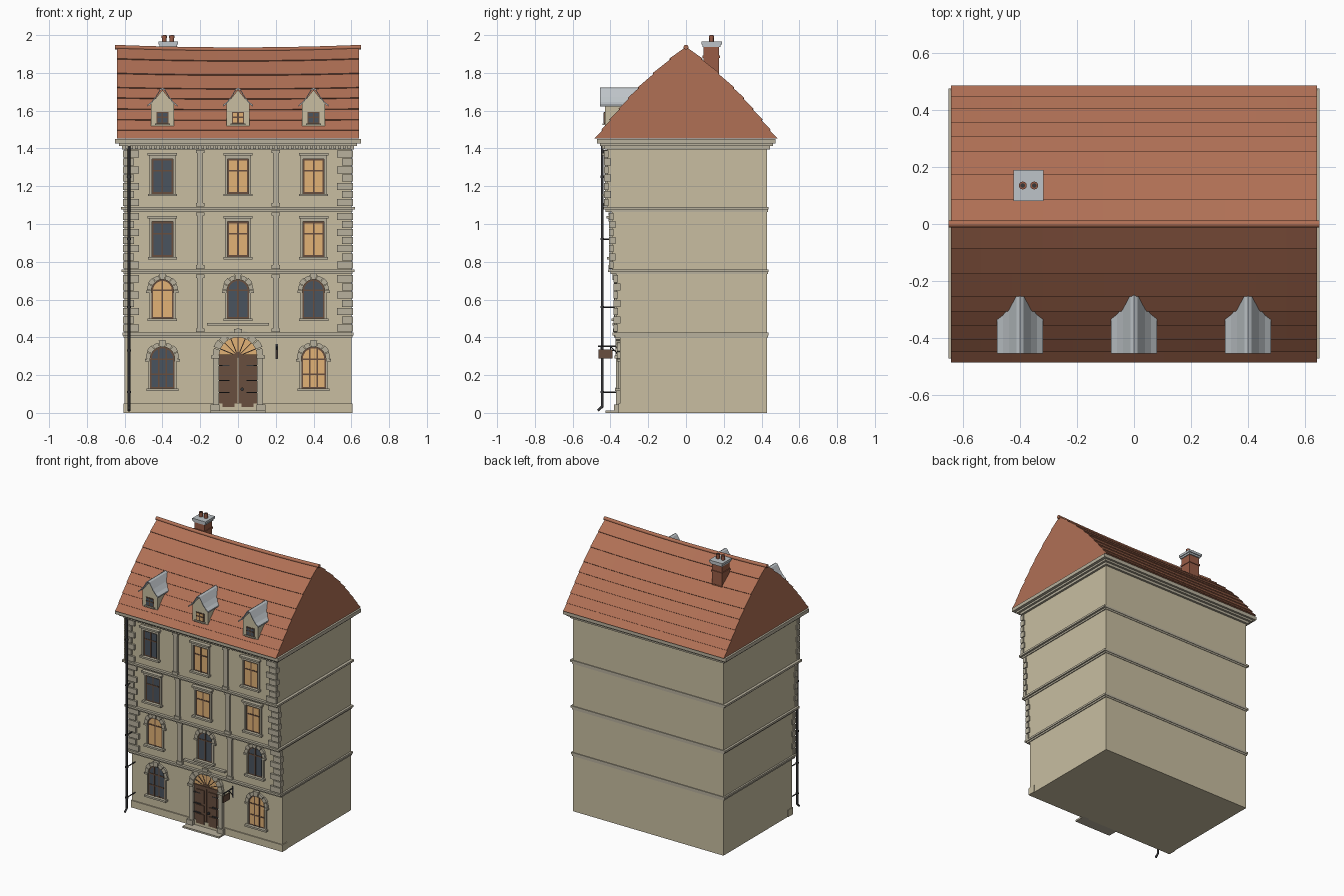
import bpy, bmesh, math
from mathutils import Vector, Matrix

if "Cube" in bpy.data.objects:
    bpy.data.objects.remove(bpy.data.objects["Cube"])

def lin(c):
    return tuple(((v / 255 + 0.055) / 1.055) ** 2.4 if v > 10 else v / 3294 for v in c) + (1,)

COLS = {"plaster": (200, 190, 161), "stone": (184, 177, 157), "roof_tile": (176, 112, 85),
        "lead": (190, 196, 200), "glass_dark": (74, 84, 94), "glass_lit": (226, 178, 118),
        "wood": (104, 78, 62), "iron": (56, 56, 58), "brick": (152, 92, 70)}
MATS = {}
for k, c in COLS.items():
    MATS[k] = bpy.data.materials.new(k)
    MATS[k].diffuse_color = lin(c)
PARTS = {}

def part(name, mat):
    if name not in PARTS:
        PARTS[name] = (bmesh.new(), mat)
    return PARTS[name][0]

def loft(bm, rings):
    """Closed solid through a list of equal-length point rings."""
    vs = [[bm.verts.new(p) for p in r] for r in rings]
    n = len(vs[0])
    fs = [bm.faces.new(vs[0]), bm.faces.new(vs[-1][::-1])]
    for a, b in zip(vs, vs[1:]):
        for i in range(n):
            j = (i + 1) % n
            fs.append(bm.faces.new((a[j], a[i], b[i], b[j])))
    bmesh.ops.recalc_face_normals(bm, faces=fs)

def prism(bm, pts, y0, y1):
    loft(bm, [[(x, y, z) for x, z in pts] for y in (y0, y1)])

def box(bm, x0, x1, y0, y1, z0, z1):
    prism(bm, [(x0, z0), (x1, z0), (x1, z1), (x0, z1)], y0, y1)

def rod(bm, a, b, r, n=10):
    a, b = Vector(a), Vector(b)
    q = (b - a).to_track_quat('Z', 'Y')
    ring = [q @ Vector((r * math.cos(t), r * math.sin(t), 0)) for t in
            (2 * math.pi * i / n for i in range(n))]
    loft(bm, [[a + p for p in ring], [b + p for p in ring]])

def arc(cx, cz, r, a0, a1, n):
    return [(cx + r * math.cos(a0 + (a1 - a0) * i / n), cz + r * math.sin(a0 + (a1 - a0) * i / n))
            for i in range(n + 1)]

def ring_stones(bm, cx, cz, r0, r1, f, n, depth):
    # arch stones with a taller keystone in the middle
    for i in range(n):
        a0, a1 = math.pi * i / n + 0.02, math.pi * (i + 1) / n - 0.02
        key = i == n // 2
        ro = r1 + (0.012 if key else 0.004 * (i % 2))
        prism(bm, arc(cx, cz, r0, a0, a1, 2) + arc(cx, cz, ro, a1, a0, 2),
              f - depth - (0.008 if key else 0), f + 0.01)

stone, plaster = part("stone_surrounds", "stone"), part("storey_walls", "plaster")
frames = part("window_frames", "wood")
panes = {True: part("lit_panes", "glass_lit"), False: part("dark_panes", "glass_dark")}

# --- storeys, each jutting further forward than the one below
FRONT = [-0.35, -0.368, -0.393, -0.418]
LEVEL = [0, 0.415, 0.75, 1.08, 1.43]
for i, f in enumerate(FRONT):
    box(plaster, -0.6, 0.6, f, 0.43, LEVEL[i], LEVEL[i + 1])
box(part("plinth", "plaster"), -0.605, 0.605, -0.358, -0.3, 0, 0.05)

# --- belts between storeys and the main cornice
belts = part("belt_courses", "stone")
for i in (1, 2, 3):
    z, f, e = LEVEL[i], FRONT[i], 0.608 + 0.004 * i
    box(belts, -0.606, 0.606, f - 0.008, 0.433, z - 0.016, z - 0.004)
    box(belts, -e, e, f - 0.02, 0.436, z - 0.004, z + 0.010)
cornice = part("cornice", "stone")
box(cornice, -0.615, 0.615, -0.432, 0.445, 1.395, 1.412)
box(cornice, -0.63, 0.63, -0.455, 0.46, 1.412, 1.425)
box(cornice, -0.65, 0.65, -0.472, 0.475, 1.425, 1.45)
for i in range(48):
    x = -0.6 + 1.2 * (i + 0.5) / 48
    box(cornice, x - 0.007, x + 0.007, -0.446, -0.42, 1.398, 1.413)

# --- corner quoins and pilasters on the upper storeys
quoins, pil = part("quoins", "stone"), part("pilasters", "stone")
for i in (1, 2, 3):
    f, z0, z1 = FRONT[i], LEVEL[i] + 0.012, LEVEL[i + 1] - (0.018 if i < 3 else 0.037)
    h = (z1 - z0) / 7
    for s in (-1, 1):
        for k in range(7):
            w = 0.075 if k % 2 == 0 else 0.05
            xs = sorted((s * 0.608, s * (0.6 - w)))
            box(quoins, *xs, f - 0.015, f + (0.02 if k % 2 else 0.008), z0 + k * h + 0.003, z0 + (k + 1) * h - 0.003)
        x = s * 0.2
        box(pil, x - 0.016, x + 0.016, f - 0.012, f + 0.01, z0, z1)
        box(pil, x - 0.022, x + 0.022, f - 0.018, f + 0.01, z0, z0 + 0.02)
        box(pil, x - 0.022, x + 0.022, f - 0.018, f + 0.01, z1 - 0.018, z1)

# --- windows
def bars(cx, z0, z1, w, f, nx, zs):
    for i in range(1, nx):
        x = cx - w / 2 + w * i / nx
        box(frames, x - 0.004, x + 0.004, f - 0.007, f, z0, z1)
    for z in zs:
        box(frames, cx - w / 2, cx + w / 2, f - 0.008, f, z - 0.004, z + 0.004)

def sill(cx, w, f, z):
    box(stone, cx - w / 2 - 0.02, cx + w / 2 + 0.02, f - 0.026, f + 0.01, z - 0.013, z)

def square_window(cx, z0, z1, w, f, lit):
    box(frames, cx - w / 2, cx + w / 2, f - 0.003, f + 0.01, z0, z1)
    g = w - 0.018
    box(panes[lit], cx - g / 2, cx + g / 2, f - 0.005, f, z0 + 0.009, z1 - 0.009)
    bars(cx, z0, z1, g, f, 2, [z0 + (z1 - z0) * 0.66])
    for s in (-1, 1):
        xs = sorted((cx + s * w / 2, cx + s * (w / 2 + 0.012)))
        box(stone, *xs, f - 0.012, f + 0.01, z0, z1)
    sill(cx, w, f, z0)
    box(stone, cx - w / 2 - 0.014, cx + w / 2 + 0.014, f - 0.016, f + 0.01, z1, z1 + 0.018)
    box(stone, cx - w / 2 - 0.022, cx + w / 2 + 0.022, f - 0.028, f + 0.01, z1 + 0.018, z1 + 0.03)

def arch_window(cx, z0, zs, w, f, lit, nx, zbars):
    r = w / 2
    for bm, k, d in ((frames, 0, 0.003), (panes[lit], 0.008, 0.005)):
        pts = [(cx - r + k, z0 + k), (cx + r - k, z0 + k)] + arc(cx, zs, r - k, 0, math.pi, 14)
        prism(bm, pts, f - d, f + 0.01)
    bars(cx, z0, zs + r * 0.85, w - 0.016, f, nx, zbars)
    ring_stones(stone, cx, zs, r, r + 0.024, f, 7, 0.014)
    for s in (-1, 1):
        xs = sorted((cx + s * r, cx + s * (r + 0.01)))
        box(stone, *xs, f - 0.01, f + 0.01, z0, zs)
        xs = sorted((cx + s * r, cx + s * (r + 0.028)))
        box(stone, *xs, f - 0.016, f + 0.01, zs - 0.012, zs)
    sill(cx, w, f, z0)

for cx in (-0.4, 0, 0.4):
    square_window(cx, 1.16, 1.345, 0.112, FRONT[3], cx > -0.1)
    square_window(cx, 0.826, 1.012, 0.112, FRONT[2], cx > -0.1)
    arch_window(cx, 0.50, 0.648, 0.116, FRONT[1], cx < -0.1, 2, [0.648])
    if cx:
        arch_window(cx, 0.128, 0.285, 0.13, FRONT[0], cx > 0, 3, [0.205, 0.285])
box(part("front_ledge", "stone"), -0.165, 0.165, FRONT[1] - 0.022, -0.36, 0.462, 0.475)

# --- door with lit fanlight, stone arch and step
F = FRONT[0]
box(part("door_step", "stone"), -0.145, 0.145, -0.425, F, 0, 0.012)
prism(part("fanlight", "glass_lit"), arc(0, 0.3, 0.1, 0, math.pi, 18), F - 0.004, F + 0.01)
fan = part("fanlight_bars", "wood")
for i in range(1, 8):
    a = math.pi * i / 8
    rod(fan, (0.02 * math.cos(a), F - 0.005, 0.3 + 0.02 * math.sin(a)),
        (0.1 * math.cos(a), F - 0.005, 0.3 + 0.1 * math.sin(a)), 0.003, 6)
prism(fan, arc(0, 0.3, 0.024, 0, math.pi, 8), F - 0.008, F)
door = part("door_leaves", "wood")
box(door, -0.1, 0.1, F - 0.012, F, 0.292, 0.308)
iron = part("door_ironwork", "iron")
for s in (-1, 1):
    box(door, *sorted((s * 0.002, s * 0.1)), F - 0.005, F + 0.01, 0.012, 0.3)
    for z0, z1 in ((0.03, 0.10), (0.115, 0.165), (0.18, 0.275)):
        box(door, *sorted((s * 0.018, s * 0.082)), F - 0.011, F, z0, z1)
    for z in (0.107, 0.172, 0.25):
        box(iron, *sorted((s * 0.045, s * 0.1)), F - 0.013, F, z - 0.003, z + 0.003)
    box(stone, *sorted((s * 0.1, s * 0.132)), F - 0.02, F + 0.01, 0, 0.3)
    box(stone, *sorted((s * 0.098, s * 0.145)), F - 0.03, F + 0.01, 0, 0.045)
    box(stone, *sorted((s * 0.098, s * 0.142)), F - 0.028, F + 0.01, 0.288, 0.303)
rod(iron, (0.022, F, 0.125), (0.022, F - 0.022, 0.125), 0.009)
ring_stones(stone, 0, 0.3, 0.1, 0.134, F, 9, 0.022)

# --- hanging blank board on an iron bracket
brk = part("sign_bracket", "iron")
rod(brk, (0.205, F, 0.352), (0.205, -0.465, 0.352), 0.004, 8)
rod(brk, (0.205, F, 0.30), (0.205, -0.40, 0.352), 0.003, 8)
box(brk, 0.199, 0.211, F - 0.005, F, 0.285, 0.365)
for y in (-0.45, -0.40):
    rod(brk, (0.205, y, 0.33), (0.205, y, 0.352), 0.002, 6)
box(part("sign_board", "wood"), 0.201, 0.209, -0.462, -0.39, 0.287, 0.335)

# --- downpipe
pipe = part("downpipe", "iron")
rod(pipe, (-0.577, -0.444, 0.03), (-0.577, -0.444, 1.425), 0.007)
rod(pipe, (-0.577, -0.442, 0.035), (-0.577, -0.466, 0.012), 0.007)
for z, f in ((0.11, 0), (0.33, 0), (0.56, 1), (0.92, 2), (1.25, 3)):
    rod(pipe, (-0.577, -0.444, z), (-0.577, FRONT[f], z), 0.004, 6)
    rod(pipe, (-0.577, -0.444, z - 0.006), (-0.577, -0.444, z + 0.006), 0.010)

# --- roof: stepped tile courses, broken slope, slightly sagging ridge
nodes = [(0.481, 1.45), (0.444, 1.495), (0.400, 1.55), (0.352, 1.607), (0.303, 1.665),
         (0.25, 1.72), (0.172, 1.795), (0.083, 1.872), (0, 1.938)]
half = []
for a, b in zip(nodes, nodes[1:]):
    nrm = Vector((a[0] - b[0], a[1] - b[1])).normalized()
    half += [(a[0] - nrm.y * 0.006, a[1] + nrm.x * 0.006), b]
profile = half + [(-y, z) for y, z in half[-2::-1]]

def sweep(bm, prof, hx):
    rings = []
    for i in range(13):
        x = hx * (i / 6 - 1)
        sag = 0.013 * (1 - (x / hx) ** 2)
        rings.append([(x, y, z - sag * max(0, (z - 1.45) / 0.49)) for y, z in prof])
    loft(bm, rings)

sweep(part("main_roof", "roof_tile"), profile, 0.641)
sweep(part("ridge_cap", "roof_tile"), arc(0, 1.936, 0.013, 0, 2 * math.pi * 0.9, 9), 0.65)

# --- dormers
dwall, droof = part("dormer_walls", "plaster"), part("dormer_roofs", "lead")
outer = [(0.08, 1.630), (0.06, 1.645), (0.038, 1.672), (0.012, 1.715), (0, 1.722)]
for cx in (-0.4, 0, 0.4):
    prism(dwall, [(cx - 0.06, 1.52), (cx + 0.06, 1.52), (cx + 0.06, 1.637), (cx + 0.036, 1.665),
                  (cx, 1.71), (cx - 0.036, 1.665), (cx - 0.06, 1.637)], -0.43, -0.25)
    up = [(cx + x, z) for x, z in outer] + [(cx - x, z) for x, z in outer[-2::-1]]
    prism(droof, up + [(x, z - 0.009) for x, z in up[::-1]], -0.455, -0.245)
    f = -0.43
    box(frames, cx - 0.032, cx + 0.032, f - 0.004, f + 0.01, 1.533, 1.592)
    box(panes[cx == 0], cx - 0.027, cx + 0.027, f - 0.006, f, 1.538, 1.587)
    bars(cx, 1.535, 1.59, 0.056, f, 2, [1.566])
    box(stone, cx - 0.04, cx + 0.04, f - 0.012, f + 0.01, 1.524, 1.533)

# --- chimney with cap and two pots
ch = part("chimney_stack", "brick")
box(ch, -0.41, -0.33, 0.092, 0.175, 1.75, 1.95)
box(ch, -0.415, -0.325, 0.087, 0.18, 1.88, 1.892)
cap = part("chimney_cap", "lead")
box(cap, -0.415, -0.323, 0.087, 0.183, 1.938, 1.95)
box(cap, -0.422, -0.317, 0.081, 0.19, 1.95, 1.966)
pots, holes = part("chimney_pots", "brick"), part("pot_openings", "iron")
for x in (-0.39, -0.35):
    rod(pots, (x, 0.135, 1.96), (x, 0.135, 1.999), 0.012, 12)
    rod(pots, (x, 0.135, 1.985), (x, 0.135, 1.999), 0.014, 12)
    rod(holes, (x, 0.135, 1.99), (x, 0.135, 2.0), 0.008, 12)

# --- turn every part into an object
for name, (bm, mat) in PARTS.items():
    me = bpy.data.meshes.new(name)
    bm.to_mesh(me)
    bm.free()
    me.materials.append(MATS[mat])
    ob = bpy.data.objects.new(name, me)
    bpy.context.collection.objects.link(ob)
    ob.select_set(name in ("downpipe", "chimney_pots", "ridge_cap"))
    if name == "downpipe":
        bpy.context.view_layer.objects.active = ob
bpy.ops.object.shade_smooth_by_angle(angle=math.radians(40))

for m in bpy.data.materials:
    if m.users and not m.is_grease_pencil:
        m.use_nodes = True
        m.node_tree.nodes["Principled BSDF"].inputs["Base Color"].default_value = m.diffuse_color
